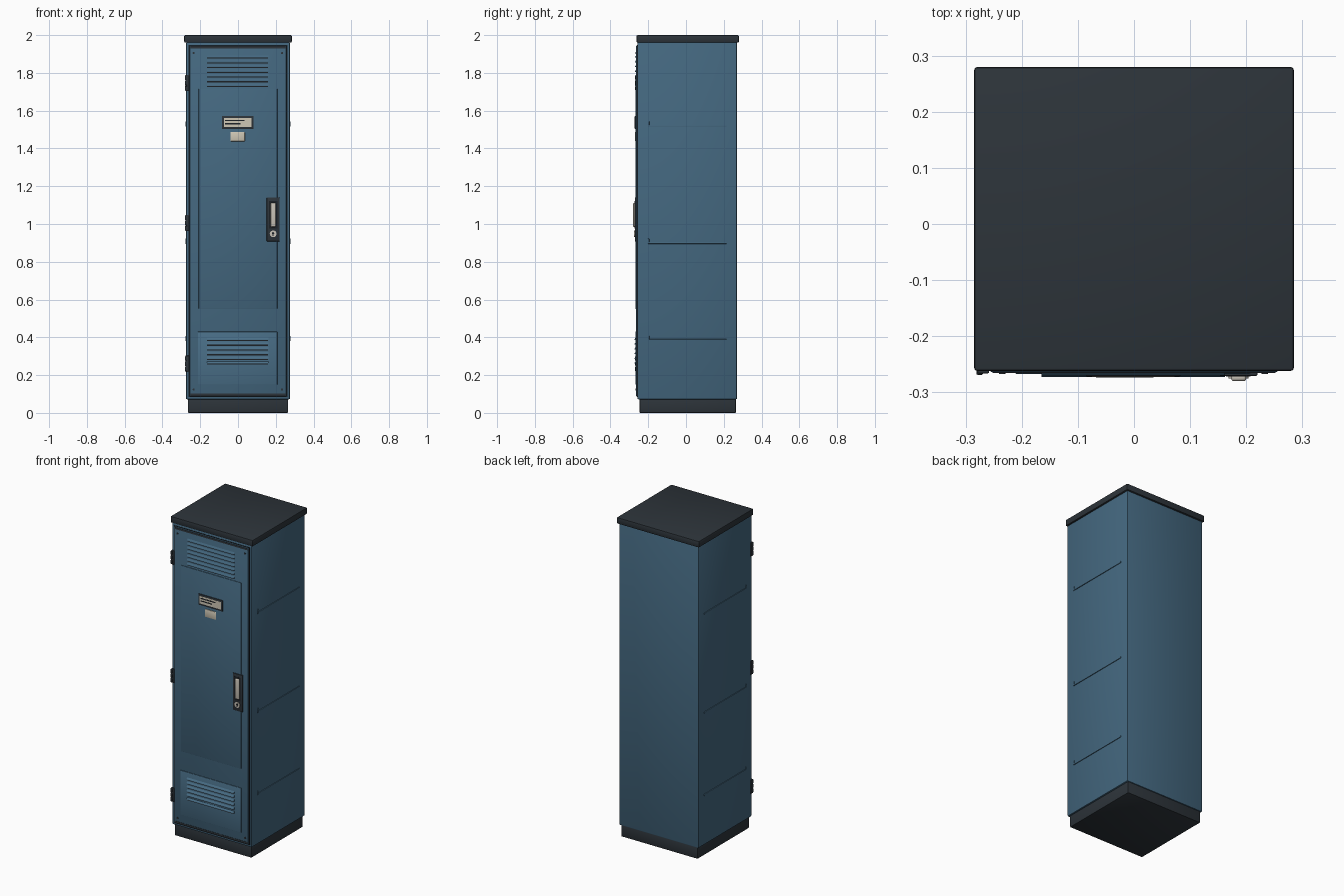
import bpy, bmesh, math

if "Cube" in bpy.data.objects:
    bpy.data.objects.remove(bpy.data.objects["Cube"])


def material(name, rgb):
    m = bpy.data.materials.new(name)
    m.diffuse_color = (*rgb, 1)
    m.use_nodes = True
    m.node_tree.nodes["Principled BSDF"].inputs["Base Color"].default_value = m.diffuse_color
    return m


BLUE = material("locker blue", (0.058, 0.138, 0.215))
LIGHT = material("lighter blue", (0.066, 0.155, 0.24))
DARK = material("charcoal", (0.026, 0.034, 0.042))
BLACK = material("slot black", (0.012, 0.015, 0.019))
CREAM = material("label cream", (0.62, 0.57, 0.46))
STEEL = material("handle steel", (0.58, 0.54, 0.47))


def finish(name, bm, mat, bevel=0, segments=2):
    bmesh.ops.recalc_face_normals(bm, faces=bm.faces)
    if bevel:
        bmesh.ops.bevel(bm, geom=bm.edges[:], offset=bevel, segments=segments,
                        affect='EDGES', profile=0.5)
    me = bpy.data.meshes.new(name)
    bm.to_mesh(me)
    bm.free()
    me.materials.append(mat)
    ob = bpy.data.objects.new(name, me)
    bpy.context.collection.objects.link(ob)
    bpy.context.view_layer.objects.active = ob
    ob.select_set(True)
    bpy.ops.object.shade_smooth_by_angle(angle=math.radians(30))
    ob.select_set(False)
    return ob


def box(name, x, y, z, mat, bevel=0, segments=2):
    """Box from (min, max) ranges."""
    bm = bmesh.new()
    bmesh.ops.create_cube(bm, size=1)
    for v in bm.verts:
        for i, (a, b) in enumerate((x, y, z)):
            v.co[i] = a if v.co[i] < 0 else b
    return finish(name, bm, mat, bevel, segments)


def prism(name, profile, x0, x1, mat):
    """Profile in (y, z), extruded along x."""
    bm = bmesh.new()
    f = bm.faces.new([bm.verts.new((x0, y, z)) for y, z in profile])
    r = bmesh.ops.extrude_face_region(bm, geom=[f])
    for v in r["geom"]:
        if isinstance(v, bmesh.types.BMVert):
            v.co.x = x1
    return finish(name, bm, mat)


def disc(name, x, z, radius, y0, y1, mat, sides=20):
    """Cylinder along y."""
    bm = bmesh.new()
    bmesh.ops.create_cone(bm, cap_ends=True, segments=sides, radius1=radius,
                          radius2=radius, depth=abs(y1 - y0))
    for v in bm.verts:
        v.co = (x + v.co.x, (y0 + y1) / 2 + v.co.z, z + v.co.y)
    return finish(name, bm, mat)


# Carcass
box("plinth", (-0.265, 0.265), (-0.246, 0.264), (0, 0.08), DARK, 0.004)
box("cabinet_body", (-0.275, 0.275), (-0.257, 0.27), (0.072, 1.962), BLUE, 0.005)
box("top_cap", (-0.285, 0.285), (-0.262, 0.28), (1.96, 2.0), DARK, 0.006)

# Door with dark seam behind it and raised panels
box("door_seam", (-0.262, 0.262), (-0.2585, -0.25), (0.084, 1.948), BLACK)
box("door", (-0.256, 0.256), (-0.264, -0.25), (0.088, 1.944), BLUE, 0.003)
box("door_upper_panel", (-0.208, 0.208), (-0.267, -0.26), (0.55, 1.715), BLUE, 0.002)
box("door_lower_panel", (-0.212, 0.208), (-0.267, -0.26), (0.15, 0.43), LIGHT, 0.002)
for label, z in (("top", 1.936), ("bottom", 0.096)):
    box(label + "_door_strip", (-0.252, 0.252), (-0.2655, -0.26),
        (z - 0.006, z + 0.006), DARK)

# Louvres: wedges with a dark slot under each lip
def louvres(name, top, count, base, mat):
    for i in range(count):
        z = top - i * 0.025
        prism(f"{name}_louvre_{i + 1}",
              [(base + 0.002, z + 0.016), (base + 0.002, z + 0.001),
               (base - 0.006, z + 0.001), (base - 0.006, z + 0.004)],
              -0.165, 0.162, mat)
        box(f"{name}_slot_{i + 1}", (-0.163, 0.16), (base - 0.001, base + 0.002),
            (z - 0.005, z + 0.002), BLACK)


louvres("upper", 1.88, 7, -0.264, BLUE)
louvres("lower", 0.385, 6, -0.267, LIGHT)

# Corner rivets
for x in (-0.235, 0.233):
    for z in (0.124, 1.905):
        disc("door_rivet", x, z, 0.006, -0.267, -0.26, DARK, 12)

# Hinges on the left edge: leaf plus knuckles
for i, z in enumerate((0.26, 1.005, 1.746)):
    box(f"hinge_leaf_{i + 1}", (-0.279, -0.258), (-0.266, -0.245),
        (z - 0.043, z + 0.043), DARK, 0.002)
    for k in (-1, 0, 1):
        box(f"hinge_knuckle_{i + 1}", (-0.281, -0.269), (-0.269, -0.258),
            (z + k * 0.028 - 0.012, z + k * 0.028 + 0.012), DARK, 0.003)

# Name card holder with printed bars, and number plate
box("card_holder", (-0.086, 0.083), (-0.2715, -0.262), (1.503, 1.572), DARK, 0.002)
box("name_card", (-0.075, 0.072), (-0.2725, -0.266), (1.514, 1.561), CREAM)
box("card_bar_long", (-0.068, 0.035), (-0.2732, -0.27), (1.544, 1.551), BLACK)
box("card_bar_short", (-0.068, 0.012), (-0.2732, -0.27), (1.528, 1.535), BLACK)
box("number_plate", (-0.04, 0.036), (-0.270, -0.262), (1.438, 1.487), CREAM, 0.002)

# Handle: back plate, recess, grip and lock
box("handle_plate", (0.152, 0.22), (-0.271, -0.26), (0.908, 1.14), DARK, 0.003)
box("handle_recess", (0.164, 0.208), (-0.2717, -0.265), (0.975, 1.122), BLACK)
box("handle_grip", (0.173, 0.2), (-0.28, -0.267), (0.985, 1.112), STEEL, 0.005, 3)
disc("lock_cylinder", 0.186, 0.948, 0.018, -0.275, -0.265, STEEL)
disc("keyhole", 0.186, 0.951, 0.006, -0.276, -0.27, BLACK, 12)
box("keyhole_slot", (0.183, 0.189), (-0.276, -0.27), (0.936, 0.951), BLACK)

# Pressed ribs on both sides, with a short upright at the front end
for side, s in (("left", -1), ("right", 1)):
    for i, z in enumerate((0.385, 0.9, 1.52)):
        xs = sorted((s * 0.27, s * 0.279))
        box(f"{side}_rib_{i + 1}", xs, (-0.2, 0.215), (z - 0.005, z + 0.005), BLUE, 0.002)
        box(f"{side}_rib_end_{i + 1}", xs, (-0.202, -0.194), (z - 0.005, z + 0.022),
            BLUE, 0.002)
